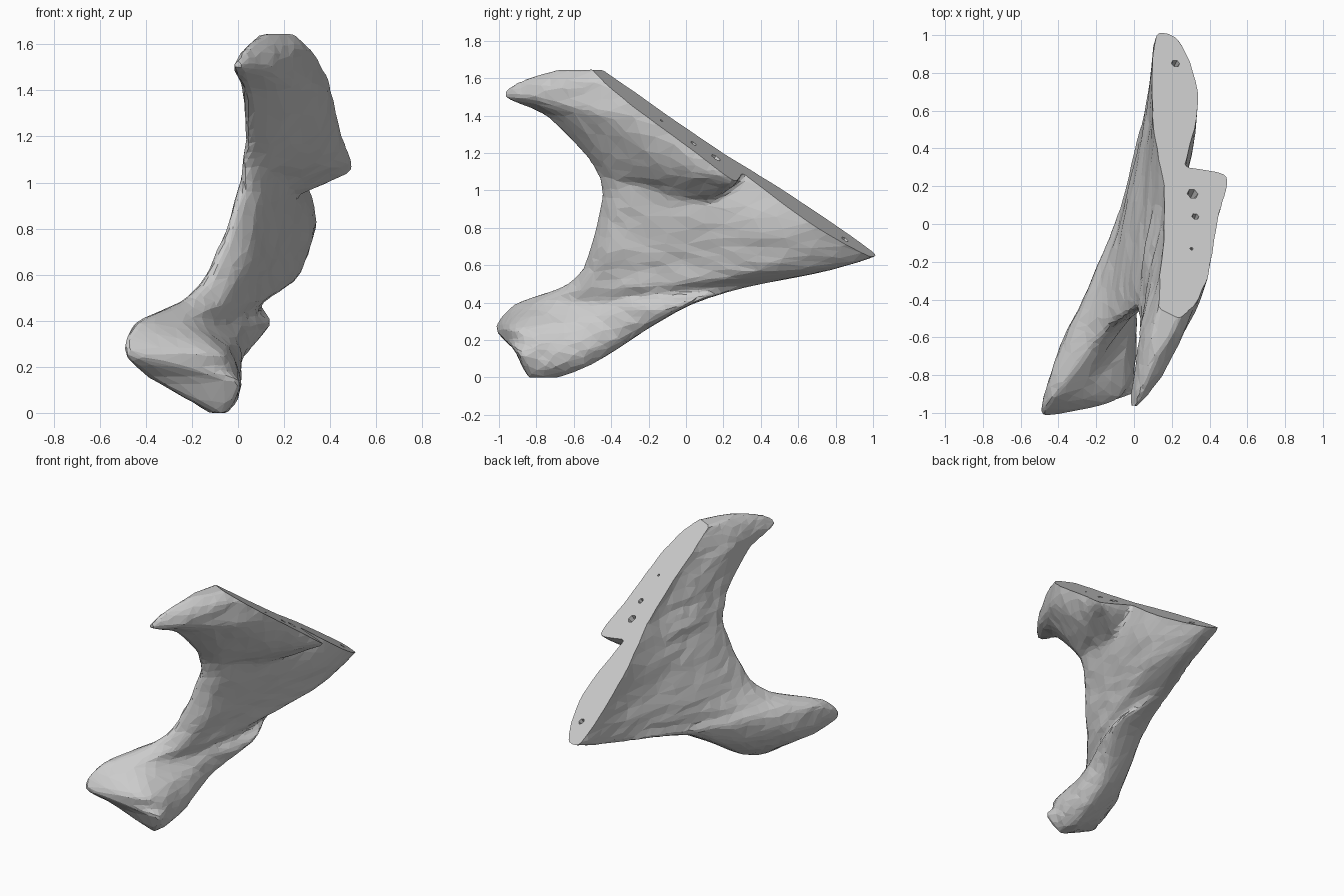
import bpy, bmesh, random
from mathutils import Vector

if "Cube" in bpy.data.objects:
    bpy.data.objects.remove(bpy.data.objects["Cube"])

random.seed(4)

# Each ring: z, then stations (y, x_left, x_right) from front to back
FOOT = [
    (0.00, (-.84, -.09, -.06), (-.80, -.12, -.05), (-.75, -.12, -.05), (-.71, -.11, -.06), (-.68, -.10, -.07)),
    (0.06, (-.87, -.20, -.03), (-.80, -.22, -.01), (-.70, -.20, 0), (-.62, -.16, -.01), (-.53, -.10, -.04)),
    (0.15, (-.91, -.36, -.02), (-.80, -.36, 0), (-.65, -.30, .01), (-.50, -.22, .01), (-.38, -.12, -.03)),
    (0.26, (-1.01, -.49, -.42), (-.92, -.47, -.08), (-.65, -.39, -.02), (-.40, -.25, .02), (-.22, -.13, .03)),
    (0.39, (-.91, -.44, -.40), (-.80, -.44, -.22), (-.58, -.35, -.09), (-.30, -.23, .04), (0, -.07, .15)),
    (0.48, (-.66, -.25, -.20), (-.55, -.25, -.06), (-.30, -.18, .06), (0, -.08, .11), (.29, -.02, .08)),
]
BLADE = [
    (0.57, (-.55, -.15, -.10), (-.45, -.15, .02), (-.10, -.09, .12), (.40, .02, .24), (.73, .09, .20)),
    (0.67, (-.51, -.10, -.05), (-.42, -.10, .06), (0, -.04, .17), (.55, .06, .30), (1.02, .12, .24)),
    (0.82, (-.47, -.04, 0), (-.38, -.04, .09), (0, .02, .21), (.50, .09, .33), (1.0, .12, .33)),
    (1.00, (-.44, .01, .05), (-.36, .01, .13), (0, .08, .24), (.40, .10, .29), (.80, .12, .34)),
    (1.20, (-.50, .05, .08), (-.40, .05, .15), (0, .15, .28), (.30, .16, .25), (.60, .15, .25)),
]
ARM = [
    (0.93, (-.35, .05, .08), (-.25, .05, .10), (-.10, .06, .17), (0, .08, .20), (.10, .10, .22)),
    (1.02, (-.43, .03, .06), (-.30, .04, .13), (-.10, .07, .26), (.12, .12, .38), (.24, .28, .44)),
    (1.08, (-.46, .02, .06), (-.36, .03, .17), (-.10, .06, .33), (.15, .13, .47), (.28, .20, .49)),
    (1.20, (-.54, .04, .07), (-.45, .04, .19), (-.20, .09, .36), (.05, .15, .45), (.32, .20, .48)),
    (1.40, (-.74, .02, .06), (-.62, .03, .20), (-.42, .06, .34), (-.15, .15, .42), (.20, .20, .46)),
    (1.50, (-.96, -.02, .02), (-.80, 0, .15), (-.60, .03, .25), (-.30, .13, .38), (.10, .20, .45)),
    (1.58, (-.89, .03, .05), (-.75, .03, .16), (-.58, .06, .26), (-.35, .14, .34), (0, .20, .40)),
    (1.645, (-.68, .11, .13), (-.60, .10, .19), (-.50, .12, .24), (-.40, .14, .26), (-.30, .18, .25)),
]


def spline(pts, n, closed):
    """Smooth curve through the points, n steps per span."""
    m, out = len(pts), []
    get = (lambda i: pts[i % m]) if closed else (lambda i: pts[max(0, min(m - 1, i))])
    for i in range(m if closed else m - 1):
        a, b, c, d = (get(i + k) for k in (-1, 0, 1, 2))
        t1, t2 = (c - a) * .4, (d - b) * .4
        lim = (c - b).length * 1.2
        for t in (t1, t2):
            if t.length > lim:
                t *= lim / t.length
        for k in range(n):
            t = k / n
            out.append(b * (2*t**3 - 3*t**2 + 1) + t1 * (t**3 - 2*t**2 + t)
                       + c * (3*t**2 - 2*t**3) + t2 * (t**3 - t**2))
    if not closed:
        out.append(pts[-1].copy())
    return out


def loft(name, rings):
    loops = []
    for z, *st in rings:
        pts = [Vector((r, y, z)) for y, l, r in st] + [Vector((l, y, z)) for y, l, r in reversed(st)]
        loops.append(spline(pts, 4, True))
    columns = [spline(list(c), 4, False) for c in zip(*loops)]
    bm = bmesh.new()
    grid = []
    for row in zip(*columns):
        grid.append([bm.verts.new(p + Vector((random.uniform(-.006, .006), 0, 0))) for p in row])
    n = len(columns)
    for a, b in zip(grid, grid[1:]):
        for i in range(n):
            bm.faces.new((a[i], a[(i + 1) % n], b[(i + 1) % n], b[i]))
    bm.faces.new(grid[0][::-1])
    bm.faces.new(grid[-1])
    bmesh.ops.triangulate(bm, faces=bm.faces[:])
    bmesh.ops.recalc_face_normals(bm, faces=bm.faces[:])
    me = bpy.data.meshes.new(name)
    bm.to_mesh(me)
    bm.free()
    ob = bpy.data.objects.new(name, me)
    bpy.context.collection.objects.link(ob)
    return ob


def apply(ob, kind, **settings):
    bpy.context.view_layer.objects.active = ob
    mod = ob.modifiers.new(kind.lower(), kind)
    for key, value in settings.items():
        setattr(mod, key, value)
    bpy.ops.object.modifier_apply(modifier=mod.name)


def combine(target, other, op):
    apply(target, 'BOOLEAN', operation=op, solver='EXACT', object=other, use_self=op == 'UNION')
    bpy.data.objects.remove(other)


# Blade with foot, joined with the upper arm and its bulge
bone = loft("bone_fragment", FOOT + BLADE)
combine(bone, loft("upper_arm", ARM), 'UNION')

# Blend the joint, then reduce to irregular low-poly facets
apply(bone, 'REMESH', mode='VOXEL', voxel_size=.015)
apply(bone, 'SMOOTH', factor=.5, iterations=4)
apply(bone, 'DECIMATE', ratio=min(1, 3000 / (2 * len(bone.data.polygons))))

# Flat sawn face
SLOPE = .33
normal = Vector((SLOPE, .676, 1)).normalized()
tilt = normal.to_track_quat('Z', 'Y').to_euler()


def on_cut(x, y):
    return Vector((x, y, 1.336 - .676 * y - SLOPE * (x - .15)))


bpy.ops.mesh.primitive_cube_add(size=4, location=on_cut(.2, .2) + normal * 2, rotation=tilt)
combine(bone, bpy.context.object, 'DIFFERENCE')

# Small pits in the sawn face
for x, y, r in ((.22, .85, .026), (.31, .16, .034), (.325, .04, .022), (.305, -.13, .01)):
    bpy.ops.mesh.primitive_cone_add(vertices=6, radius1=r * .4, radius2=r, depth=.1,
                                    location=on_cut(x, y) - normal * .03, rotation=tilt)
    combine(bone, bpy.context.object, 'DIFFERENCE')

# Flat facets, standing on the ground
bone.data.polygons.foreach_set("use_smooth", [False] * len(bone.data.polygons))
low = min(v.co.z for v in bone.data.vertices)
for v in bone.data.vertices:
    v.co.z -= low
